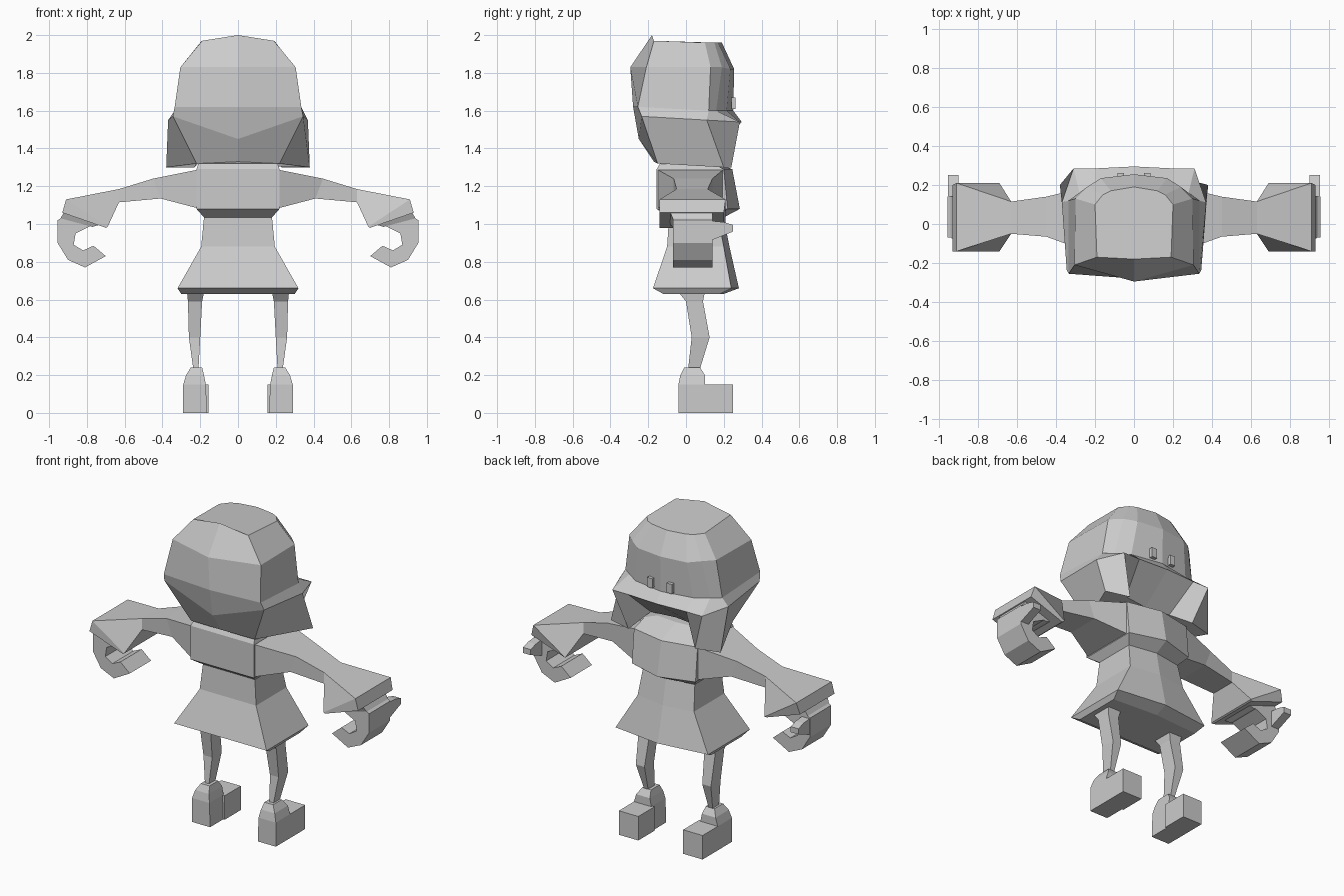
import bpy
import bmesh

cube = bpy.data.objects.get("Cube")
if cube:
    bpy.data.objects.remove(cube, do_unlink=True)

grey = bpy.data.materials.new("plain_grey")
grey.use_nodes = True
tone = (0.6, 0.6, 0.6, 1)
grey.diffuse_color = tone
grey.node_tree.nodes["Principled BSDF"].inputs["Base Color"].default_value = tone


def loft(name, rings):
    """Skin a closed solid over rings of equal point count."""
    bm = bmesh.new()
    loops = [[bm.verts.new(p) for p in ring] for ring in rings]
    n = len(loops[0])
    for low, high in zip(loops, loops[1:]):
        for i in range(n):
            j = (i + 1) % n
            bm.faces.new((low[i], low[j], high[j], high[i]))
    bm.faces.new(loops[0])
    bm.faces.new(loops[-1])
    bmesh.ops.recalc_face_normals(bm, faces=bm.faces)
    mesh = bpy.data.meshes.new(name)
    bm.to_mesh(mesh)
    bm.free()
    mesh.materials.append(grey)
    obj = bpy.data.objects.new(name, mesh)
    bpy.context.collection.objects.link(obj)
    return obj


def whole(half):
    """Close a half ring (back centre to front centre) across x = 0."""
    return half + [(-x, y, z) for x, y, z in reversed(half[1:-1])]


def rect(x0, x1, y0, y1, z):
    return [(x0, y0, z), (x1, y0, z), (x1, y1, z), (x0, y1, z)]


def pair(name, rings):
    """Build a left part on +x and its mirrored right twin."""
    for side, s in (("left", 1), ("right", -1)):
        loft(f"{side}_{name}", [[(s * x, y, z) for x, y, z in r] for r in rings])


# Head with hair: crown, brow, cheek line, snout ridge, lock tips
head = [
    [(0, -.18, 2), (.19, -.17, 1.97), (.2, .1, 1.96), (.16, .15, 1.96), (.12, .17, 1.96), (0, .19, 1.96)],
    [(0, -.295, 1.83), (.305, -.21, 1.83), (.3, .13, 1.83), (.24, .19, 1.83), (.17, .235, 1.82), (0, .255, 1.82)],
    [(0, -.28, 1.62), (.335, -.255, 1.62), (.335, .12, 1.6), (.28, .16, 1.6), (.2, .215, 1.6), (0, .25, 1.6)],
    [(0, -.25, 1.45), (.345, -.235, 1.57), (.37, .11, 1.55), (.31, .285, 1.54), (.2, .285, 1.54), (0, .295, 1.54)],
    [(0, -.17, 1.33), (.22, -.15, 1.32), (.38, .2, 1.3), (.23, .24, 1.3), (.16, .12, 1.38), (0, .1, 1.38)],
]
loft("head", [whole(h) for h in head])

# Eyes
pair("eye", [rect(.05, .085, .24, .262, z) for z in (1.61, 1.67)])

# Torso and skirt: height, half width, back, front corner, front centre
body = [
    (1.35, .2, -.12, .08, .1),
    (1.29, .22, -.155, .2, .245),
    (1.08, .22, -.155, .22, .285),
    (1.035, .18, -.09, .17, .2),
    (.88, .195, -.1, .2, .23),
    (.66, .32, -.175, .24, .28),
    (.63, .3, -.12, .18, .2),
]
loft("dress", [whole([(0, b, z), (w, b, z), (w, f, z), (0, c, z)]) for z, w, b, f, c in body])


# Sleeves flaring to slanted cuffs
def slanted(x_low, z_low, x_top, z_top, y0, y1):
    return [(x_low, y0, z_low), (x_top, y0, z_top), (x_top, y1, z_top), (x_low, y1, z_low)]


pair("sleeve", [
    slanted(.2, 1.08, .2, 1.29, -.155, .2),
    slanted(.41, 1.135, .45, 1.24, -.065, .14),
    slanted(.63, 1.115, .63, 1.185, -.05, .115),
    slanted(.69, .985, .91, 1.13, -.14, .21),
    slanted(.7, .98, .93, 1.06, -.14, .2),
])
pair("wrist", [
    slanted(.72, 1.0, .91, 1.08, -.09, .14),
    slanted(.77, .985, .94, 1.03, -.07, .14),
])

# Hooked hands and thumbs
hook = [(.91, 1.05), (.955, 1.02), (.955, .9), (.9, .81), (.81, .77), (.7, .83),
        (.765, .885), (.82, .86), (.87, .89), (.86, .95), (.78, .99)]
pair("hand", [[(x, y, z) for x, z in hook] for y in (-.07, .14)])
pair("thumb", [
    [(x, y, z) for x, z in ((.9, z0), (.953, z0), (.953, z1), (.9, z1))]
    for y, z0, z1 in ((.1, .9, 1.02), (.2, .94, 1.01), (.25, .96, .995))
])

# Legs
pair("leg", [
    rect(.18, .27, -.04, .1, .64),
    rect(.19, .265, 0, .09, .59),
    rect(.2, .26, .03, .125, .4),
    rect(.21, .235, .01, .07, .22),
])

# Shoes: heel block with rounded ankle, and toe box
pair("shoe_heel", [
    rect(.165, .29, -.04, .1, 0),
    rect(.17, .29, -.04, .1, .15),
    rect(.18, .275, -.03, .1, .2),
    rect(.19, .25, -.01, .075, .24),
])
pair("shoe_toe", [rect(.155, .29, .09, .25, z) for z in (0, .15)])
